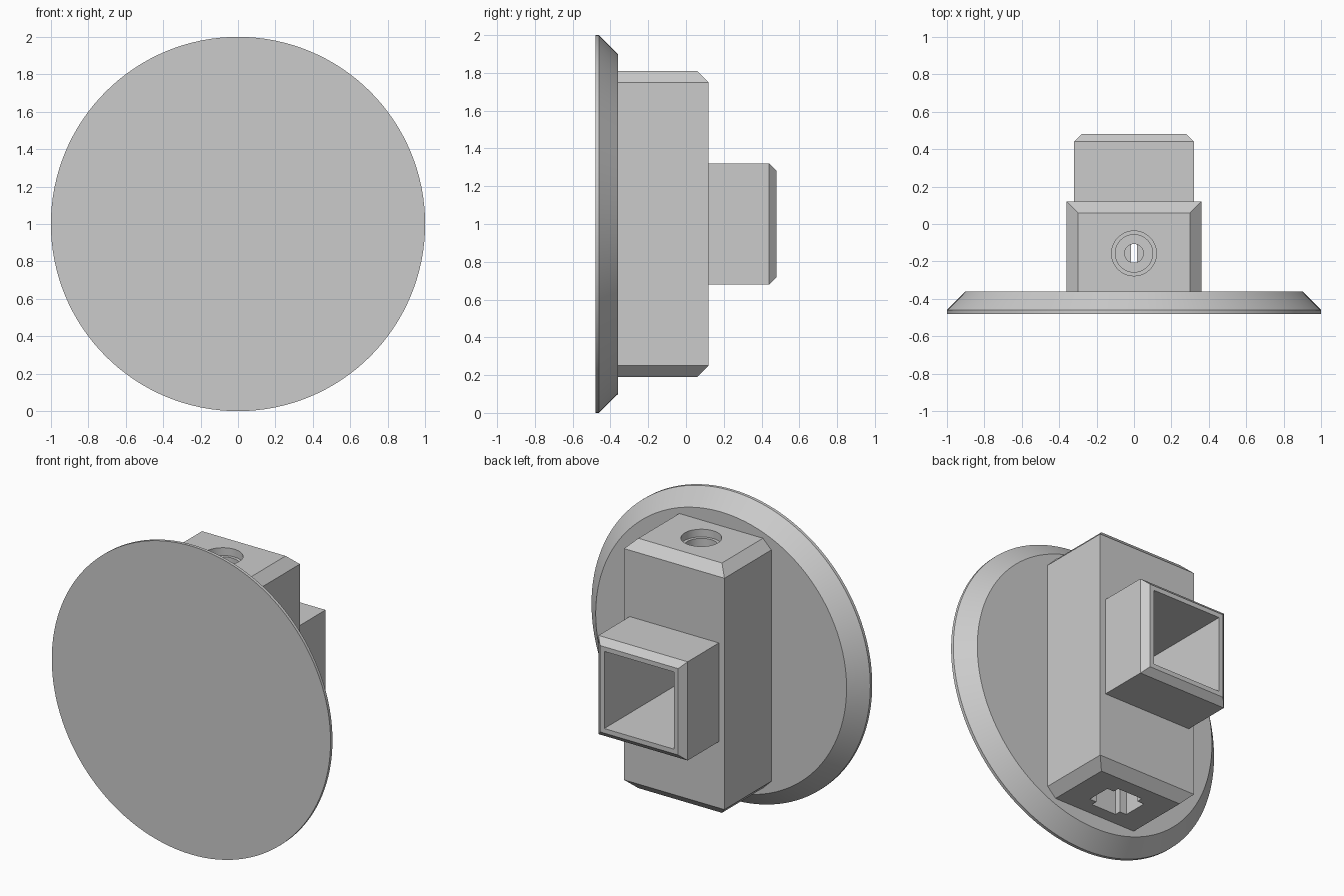
import bpy
import bmesh
import math

cube = bpy.data.objects.get("Cube")
if cube:
    bpy.data.objects.remove(cube, do_unlink=True)

GREY = (0.6, 0.6, 0.6, 1)
mat = bpy.data.materials.new("plain grey")
mat.use_nodes = True
mat.diffuse_color = GREY
mat.node_tree.nodes["Principled BSDF"].inputs["Base Color"].default_value = GREY

CY = -0.157  # depth of the vertical bore axis


def loft(name, rings):
    """Closed solid through matching rings of points."""
    bm = bmesh.new()
    loops = [[bm.verts.new(p) for p in ring] for ring in rings]
    n = len(loops[0])
    for a, b in zip(loops, loops[1:]):
        for i in range(n):
            j = (i + 1) % n
            bm.faces.new((a[i], a[j], b[j], b[i]))
    bm.faces.new(loops[0][::-1])
    bm.faces.new(loops[-1])
    bmesh.ops.recalc_face_normals(bm, faces=bm.faces)
    mesh = bpy.data.meshes.new(name)
    bm.to_mesh(mesh)
    bm.free()
    mesh.materials.append(mat)
    obj = bpy.data.objects.new(name, mesh)
    bpy.context.collection.objects.link(obj)
    return obj


def rect_z(hx, y0, y1, z):
    return [(-hx, y0, z), (hx, y0, z), (hx, y1, z), (-hx, y1, z)]


def rect_y(h, y):
    return [(-h, y, 1 - h), (h, y, 1 - h), (h, y, 1 + h), (-h, y, 1 + h)]


def circle(r, n):
    return [(r * math.cos(math.tau * i / n), r * math.sin(math.tau * i / n)) for i in range(n)]


def bore(name, levels):
    """Stepped round cutter from (radius, height) pairs."""
    return loft(name, [[(x, CY + y, z) for x, y in circle(r, 48)] for r, z in levels])


def box_cutter(name, hx, hy, z0, z1):
    return loft(name, [rect_z(hx, CY - hy, CY + hy, z) for z in (z0, z1)])


def combine(target, tool, operation):
    mod = target.modifiers.new(tool.name, "BOOLEAN")
    mod.operation = operation
    mod.solver = "EXACT"
    mod.object = tool
    bpy.context.view_layer.objects.active = target
    bpy.ops.object.modifier_apply(modifier=mod.name)
    bpy.data.objects.remove(tool, do_unlink=True)


# Round front plate with a sloping rim
plate = loft("front_plate", [[(x, y, 1 + z) for x, z in circle(r, 128)]
                             for r, y in ((1, -0.48), (1, -0.46), (0.9, -0.36))])

# Upright block, chamfered on three sides at both ends
body = loft("mount_block", [rect_z(0.30, -0.36, 0.06, 0.19), rect_z(0.36, -0.36, 0.12, 0.25),
                            rect_z(0.36, -0.36, 0.12, 1.75), rect_z(0.30, -0.36, 0.06, 1.81)])

# Square rear sleeve with chamfered mouth
sleeve = loft("rear_sleeve", [rect_y(0.32, 0.0), rect_y(0.32, 0.44), rect_y(0.28, 0.48)])
combine(body, sleeve, "UNION")

# Square socket, stepped screw hole, notched bottom opening and slot
cutters = [
    loft("socket", [rect_y(0.25, -0.33), rect_y(0.25, 0.6)]),
    bore("screw_hole", [(0.12, 1.9), (0.12, 1.76), (0.10, 1.76),
                        (0.10, 1.5), (0.05, 1.5), (0.05, 1.2)]),
    box_cutter("bottom_wide", 0.14, 0.08, 0.1, 0.5),
    box_cutter("bottom_deep", 0.09, 0.12, 0.1, 0.5),
    box_cutter("slot", 0.015, 0.1, 0.45, 0.8),
]
for cutter in cutters:
    combine(body, cutter, "DIFFERENCE")

# Smooth round faces, crisp edges
for obj in (plate, body):
    bpy.ops.object.select_all(action="DESELECT")
    obj.select_set(True)
    bpy.context.view_layer.objects.active = obj
    bpy.ops.object.shade_smooth_by_angle(angle=math.radians(30))
